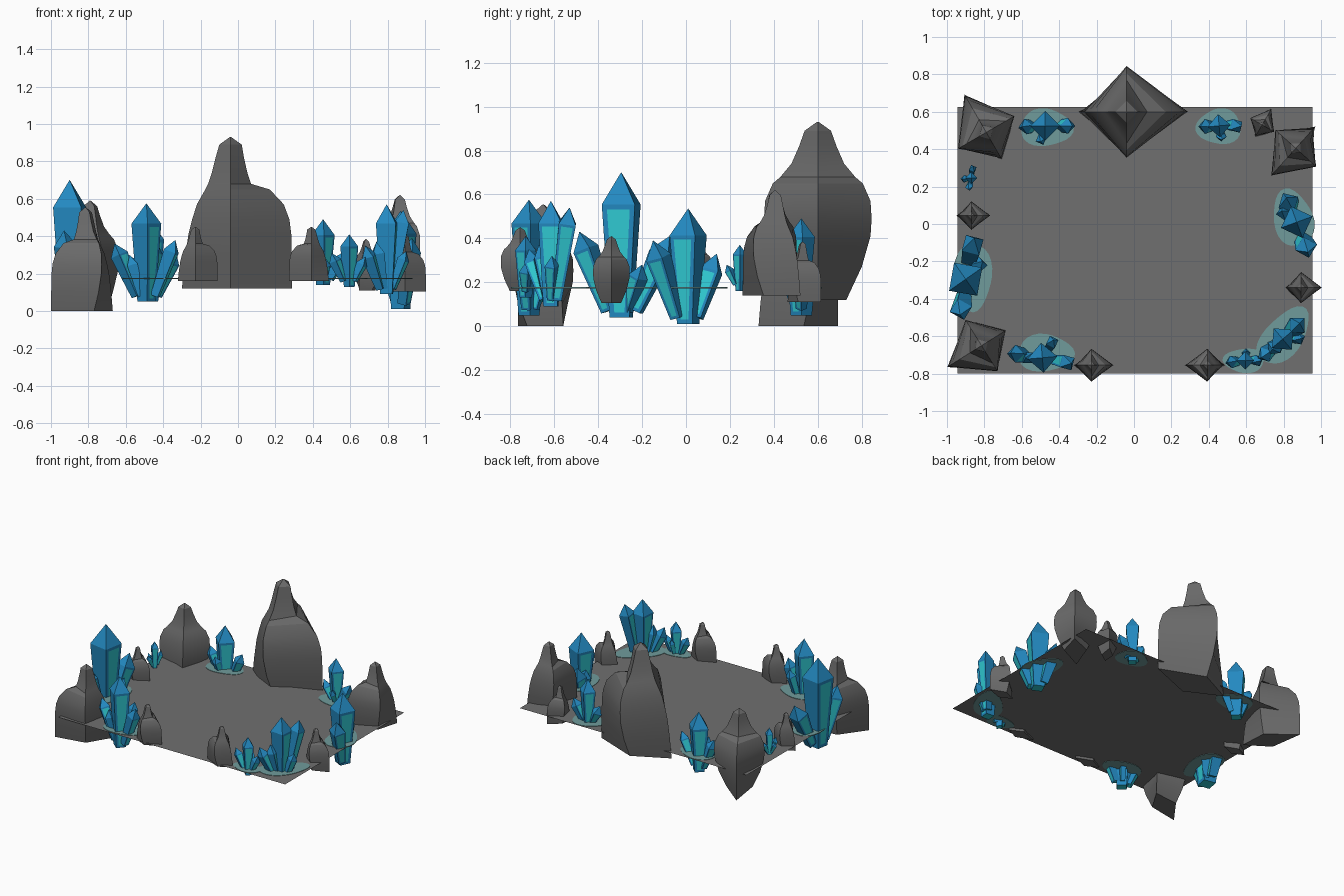
import bpy, bmesh, math
from mathutils import Vector, Matrix

if "Cube" in bpy.data.objects:
    bpy.data.objects.remove(bpy.data.objects["Cube"])


def material(name, rgb):
    m = bpy.data.materials.new(name)
    m.diffuse_color = (*rgb, 1)
    m.use_nodes = True
    m.node_tree.nodes["Principled BSDF"].inputs["Base Color"].default_value = m.diffuse_color
    return m


STONE = material("grey stone", (0.145, 0.145, 0.145))
FLOOR = material("floor grey", (0.16, 0.16, 0.16))
BLUE = material("crystal blue", (0.017, 0.25, 0.53))
CYAN = material("bright cyan", (0.03, 0.6, 0.66))
GLOW = material("soft teal glow", (0.16, 0.33, 0.33))
GROUND_Z = 0.175


def finish(bm, name, mats, smooth=False):
    bmesh.ops.recalc_face_normals(bm, faces=bm.faces)
    me = bpy.data.meshes.new(name)
    bm.to_mesh(me)
    bm.free()
    for m in mats:
        me.materials.append(m)
    ob = bpy.data.objects.new(name, me)
    bpy.context.collection.objects.link(ob)
    if smooth:
        bpy.ops.object.select_all(action='DESELECT')
        ob.select_set(True)
        bpy.context.view_layer.objects.active = ob
        bpy.ops.object.shade_smooth_by_angle(angle=math.radians(30))
    return ob


def loft(bm, rings):
    """Skin a stack of equal rings and close both ends; returns side faces per level."""
    vs = [[bm.verts.new(p) for p in r] for r in rings]
    n = len(vs[0])
    sides = []
    for a, b in zip(vs, vs[1:]):
        sides.append([bm.faces.new((a[i], a[(i + 1) % n], b[(i + 1) % n], b[i]))
                      for i in range(n)])
    bottom = bm.faces.new(vs[0][::-1])
    bm.faces.new(vs[-1])
    return sides, bottom


# Rock profile: height, left reach, right reach (shouldered), front/back reach
ROCK = [(0, .26, .33, .13), (.15, .245, .328, .20), (.29, .225, .325, .24),
        (.37, .205, .315, .245), (.45, .18, .285, .24), (.53, .135, .21, .205),
        (.56, .12, .11, .17), (.62, .10, .09, .12), (.70, .08, .072, .085),
        (.77, .06, .06, .06), (.81, .004, .004, .004)]


def rock(name, x, y, z0, z1, s, rot=0):
    k = (z1 - z0) / 0.81
    m = Matrix.Translation((x, y, z0)) @ Matrix.Rotation(math.radians(rot), 4, 'Z')
    bm = bmesh.new()
    loft(bm, [[m @ Vector(p) for p in ((r * s, 0, h * k), (0, d * s, h * k),
                                       (-l * s, 0, h * k), (0, -d * s, h * k))]
              for h, l, r, d in ROCK])
    finish(bm, name, [STONE], True)


def crystal(name, base, tip, r, rot):
    """Four sided shard, narrow at the foot, with pyramid tip and cyan facets."""
    base, tip = Vector(base), Vector(tip)
    axis = tip - base
    L = axis.length
    q = Vector((0, 0, 1)).rotation_difference(axis.normalized()).to_matrix().to_4x4()
    m = Matrix.Translation(base) @ q @ Matrix.Rotation(math.radians(rot), 4, 'Z')

    def ring(rad, h):
        return [m @ Vector((rad * math.cos(i * math.pi / 2),
                            rad * math.sin(i * math.pi / 2), h)) for i in range(4)]
    bm = bmesh.new()
    sides, bottom = loft(bm, [ring(r * .6, 0), ring(r, L - 1.35 * r), ring(r * .01, L)])
    bottom.material_index = 1
    facets = [sides[0][1], sides[0][3]]
    bmesh.ops.recalc_face_normals(bm, faces=bm.faces)
    bmesh.ops.inset_individual(bm, faces=facets, thickness=r * .3)
    for f in facets:
        f.material_index = 1
    finish(bm, name, [BLUE, CYAN])


def cluster(name, base, shards):
    bx, by, bz = base
    for i, (x, y, z, r, rot) in enumerate(shards):
        t = 0 if i == 0 else .3
        foot = (bx + (x - bx) * t, by + (y - by) * t, bz + (.03 if i else 0))
        crystal(f"{name}_shard_{i + 1}", foot, (x, y, z), r, rot)


def glow(name, x, y, rx, ry, rot=0):
    m = Matrix.Translation((x, y, 0)) @ Matrix.Rotation(math.radians(rot), 4, 'Z')
    bm = bmesh.new()
    pts = []
    for i in range(28):
        a = i * math.tau / 28
        w = 1 + .07 * math.sin(3 * a + x * 9)
        pts.append(m @ Vector((rx * w * math.cos(a), ry * w * math.sin(a), 0)))
    loft(bm, [[p + Vector((0, 0, GROUND_Z + d)) for p in pts] for d in (-.003, .003)])
    finish(bm, name, [GLOW])


# Floor sheet
bm = bmesh.new()
bm.faces.new([bm.verts.new((x, y, GROUND_Z)) for x, y in
              ((-.945, -.8), (.955, -.8), (.955, .625), (-.945, .625))])
finish(bm, "cave_floor", [FLOOR])

# Rocks
rock("tall_back_rock", -.04, .6, .12, .93, 1)
rock("back_left_rock", -.79, .49, 0, .59, .71, 120)
rock("front_left_rock", -.815, -.65, 0, .555, .66, 212)
rock("back_right_rock", .865, .405, .14, .62, .6, 228)
rock("small_back_right_rock", .685, .53, .11, .385, .3, 60)
rock("small_front_left_rock", -.228, -.755, .16, .45, .36)
rock("small_front_right_rock", .392, -.755, .16, .45, .36, 180)
rock("small_right_rock", .893, -.34, .105, .41, .34)
rock("small_left_rock", -.87, .045, .14, .41, .31)

# Crystal clusters: foot, then tip position, radius and turn of every shard
cluster("back_left_cluster", (-.475, .525, .05),
        [(-.475, .525, .49, .08, 0), (-.60, .52, .31, .042, 10),
         (-.33, .525, .31, .042, 0), (-.50, .44, .28, .032, 20)])
cluster("back_right_cluster", (.455, .525, .14),
        [(.455, .525, .49, .062, 5), (.355, .52, .31, .04, 0),
         (.575, .525, .32, .042, 30), (.47, .45, .28, .028, 0)])
cluster("right_cluster", (.87, .01, .01),
        [(.87, .01, .535, .09, 20), (.815, .14, .33, .06, 30),
         (.93, -.15, .39, .06, 15), (.79, .07, .3, .045, 10)])
cluster("front_right_cluster", (.795, -.615, .09),
        [(.795, -.615, .57, .075, 40), (.885, -.53, .54, .055, 45),
         (.68, -.715, .35, .045, 30), (.74, -.67, .37, .045, 50),
         (.90, -.61, .32, .035, 20)])
cluster("front_small_cluster", (.595, -.73, .13),
        [(.595, -.73, .41, .048, 0), (.50, -.74, .31, .034, 10),
         (.68, -.73, .29, .032, 20), (.60, -.68, .29, .024, 0)])
cluster("front_left_cluster", (-.49, -.715, .05),
        [(-.49, -.715, .575, .08, 5), (-.66, -.69, .36, .048, 0),
         (-.335, -.745, .38, .048, 30), (-.43, -.62, .36, .036, 20),
         (-.58, -.715, .30, .04, 45)])
cluster("left_cluster", (-.90, -.295, .04),
        [(-.90, -.295, .70, .108, 35), (-.855, -.075, .41, .068, 30),
         (-.93, -.485, .43, .062, 15), (-.81, -.2, .28, .045, 0)])
cluster("left_small_cluster", (-.87, .245, .16),
        [(-.87, .245, .37, .032, 0), (-.86, .31, .28, .022, 20),
         (-.885, .185, .28, .022, 10), (-.92, .24, .27, .02, 0)])

# Soft glow patches under the clusters
glow("glow_back_left", -.47, .515, .14, .10)
glow("glow_back_right", .455, .52, .12, .095)
glow("glow_right", .85, .03, .155, .105, 105)
glow("glow_front_right", .80, -.60, .18, .10, 50)
glow("glow_front_small", .59, -.73, .11, .065)
glow("glow_front_left", -.475, -.69, .15, .10)
glow("glow_left", -.86, -.28, .18, .10, 90)
